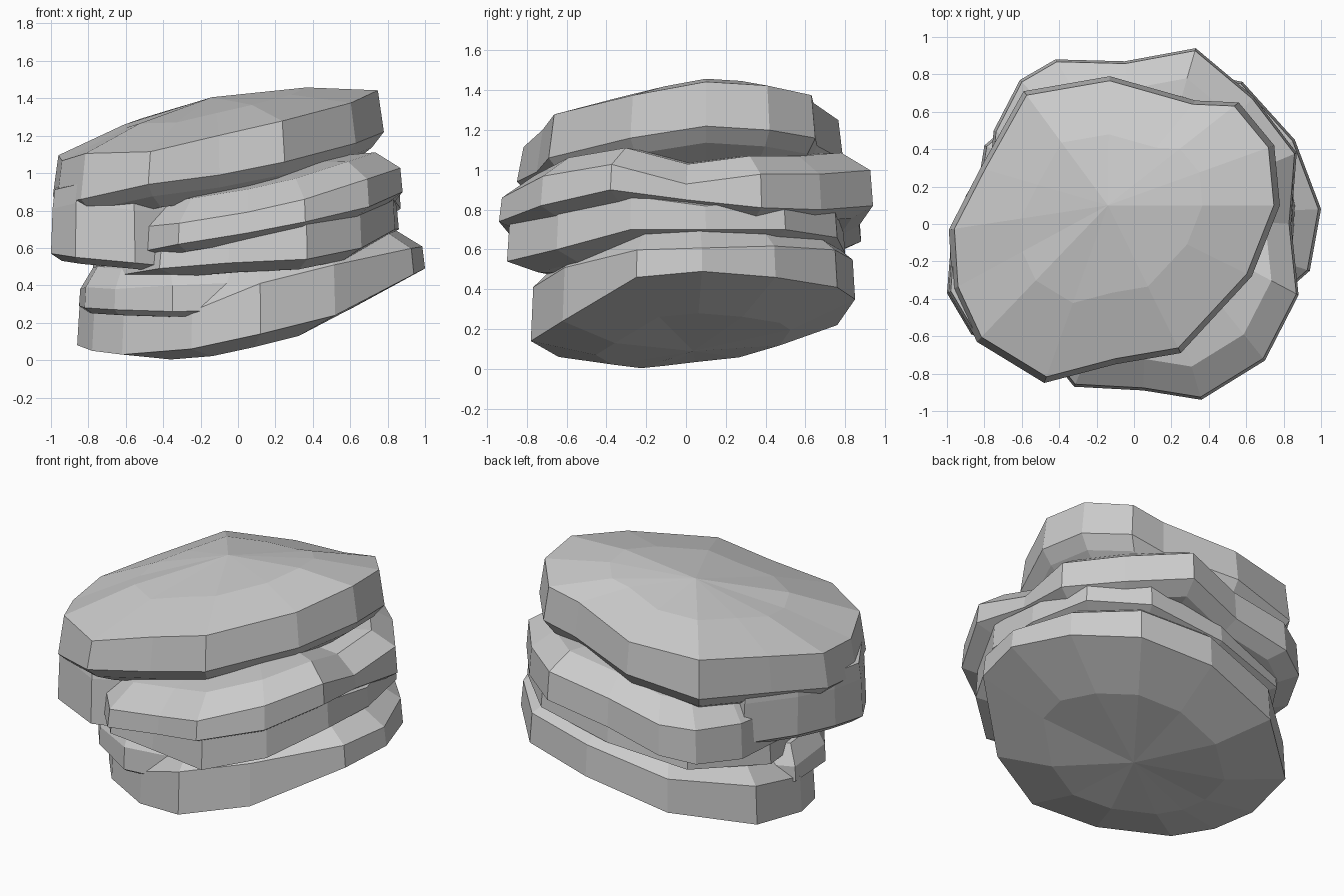
import bpy, bmesh
from mathutils import Vector


def slab(name, rim, over, under, taper=0.985, centre=None):
    """Loft a rough stone slab: rim points are (x, y, low z, high z);
    over / under are inset rings (scale, z offset), the last one is a centre point."""
    n = len(rim)
    cx, cy, ml, mh = (sum(p[i] for p in rim) / n for i in range(4))
    if centre:
        cx, cy = centre
    bm = bmesh.new()

    def ring(s, dz, k, mean):
        return [bm.verts.new((cx + (p[0] - cx) * s, cy + (p[1] - cy) * s,
                              mean + (p[k] - mean) * s + dz)) for p in rim]

    rings = [ring(s, d, 2, ml) for s, d in reversed(under[:-1])]
    rings += [ring(1, 0, 2, ml), ring(taper, 0, 3, mh)]
    rings += [ring(s, d, 3, mh) for s, d in over[:-1]]
    for a, b in zip(rings, rings[1:]):
        for i in range(n):
            j = (i + 1) % n
            bm.faces.new((a[i], a[j], b[j], b[i]))
    low = bm.verts.new((cx, cy, ml + under[-1][1]))
    high = bm.verts.new((cx, cy, mh + over[-1][1]))
    for i in range(n):
        j = (i + 1) % n
        bm.faces.new((rings[0][j], rings[0][i], low))
        bm.faces.new((rings[-1][i], rings[-1][j], high))
    bmesh.ops.recalc_face_normals(bm, faces=bm.faces)
    me = bpy.data.meshes.new(name)
    bm.to_mesh(me)
    bm.free()
    ob = bpy.data.objects.new(name, me)
    bpy.context.collection.objects.link(ob)
    return ob


# Base slab with a domed underside
slab("base_slab", [
    (1.0, .08, .49, .61), (.86, .45, .46, .62), (.58, .76, .41, .60),
    (.12, .85, .35, .55), (-.4, .76, .22, .43), (-.80, .42, .12, .36),
    (-.86, .05, .08, .30), (-.78, -.2, .05, .27), (-.62, -.40, .03, .25),
    (-.25, -.64, .06, .26), (.12, -.78, .14, .41), (.52, -.62, .24, .51),
    (.94, -.25, .46, .60)],
    [(.84, .11), (.6, .14), (0, .14)], [(.6, -.11), (0, -.15)])

# Small ledge overhanging the front left of the base
slab("front_left_ledge", [
    (.15, -.62, .27, .42), (.1, .1, .32, .45), (-.6, .3, .28, .42),
    (-.85, .1, .29, .38), (-.82, -.25, .28, .39), (-.66, -.47, .27, .38),
    (-.35, -.66, .26, .40)],
    [(.82, .11), (0, .16)], [(.9, -.03), (0, -.05)])

# Thin recessed slab
slab("lower_middle_slab", [
    (.86, .1, .70, .82), (.78, .5, .70, .86), (.5, .76, .66, .82),
    (0, .80, .58, .74), (-.5, .70, .5, .65), (-.78, .25, .44, .6),
    (-.72, -.3, .44, .58), (-.42, -.70, .49, .58), (-.05, -.80, .52, .64),
    (.37, -.90, .54, .73), (.66, -.65, .60, .80), (.84, -.28, .70, .87)],
    [(.88, .04), (0, .06)], [(.82, -.06), (0, -.1)])

# Wide middle slab
slab("upper_middle_slab", [
    (.84, 0, .85, .93), (.87, .38, .81, .98), (.64, .68, .80, .98),
    (.33, .94, .82, 1.0), (-.05, .87, .72, .9), (-.42, .88, .64, .83),
    (-.61, .77, .59, .80), (-.75, .5, .56, .78), (-.8, 0, .57, .75),
    (-.62, -.5, .56, .70), (-.32, -.87, .62, .73), (.05, -.89, .68, .79),
    (.36, -.94, .74, .86), (.70, -.73, .82, .97), (.88, -.38, .90, 1.03)],
    [(.82, .11), (.6, .13), (0, .13)], [(.88, -.05), (0, -.08)])

# Chunk under the left end of the cap
slab("left_chunk", [
    (-.35, -.60, .50, .80), (-.3, .2, .6, .9), (-.72, .45, .63, .88),
    (-.90, .15, .62, .86), (-.98, -.12, .60, .83), (-1.0, -.37, .57, .81),
    (-.87, -.59, .55, .84), (-.55, -.71, .52, .80)],
    [(.93, .10), (0, .16)], [(.8, -.04), (0, -.05)], .97)

# Tilted cap slab with a faceted crown
slab("cap_slab", [
    (.78, .1, 1.22, 1.45), (.75, .42, 1.20, 1.43), (.56, .65, 1.16, 1.38),
    (.33, .66, 1.12, 1.34), (-.13, .79, 1.05, 1.25), (-.59, .71, .98, 1.22),
    (-.82, .30, .93, 1.15), (-.99, -.03, .88, 1.09), (-.97, -.35, .84, 1.06),
    (-.84, -.63, .86, 1.10), (-.48, -.85, .94, 1.11), (-.1, -.75, .99, 1.2),
    (.25, -.69, 1.06, 1.28), (.63, -.28, 1.16, 1.38)],
    [(.55, .10), (0, .16)], [(.93, -.07), (.8, -.14), (0, -.16)], .965, (-.14, .1))
